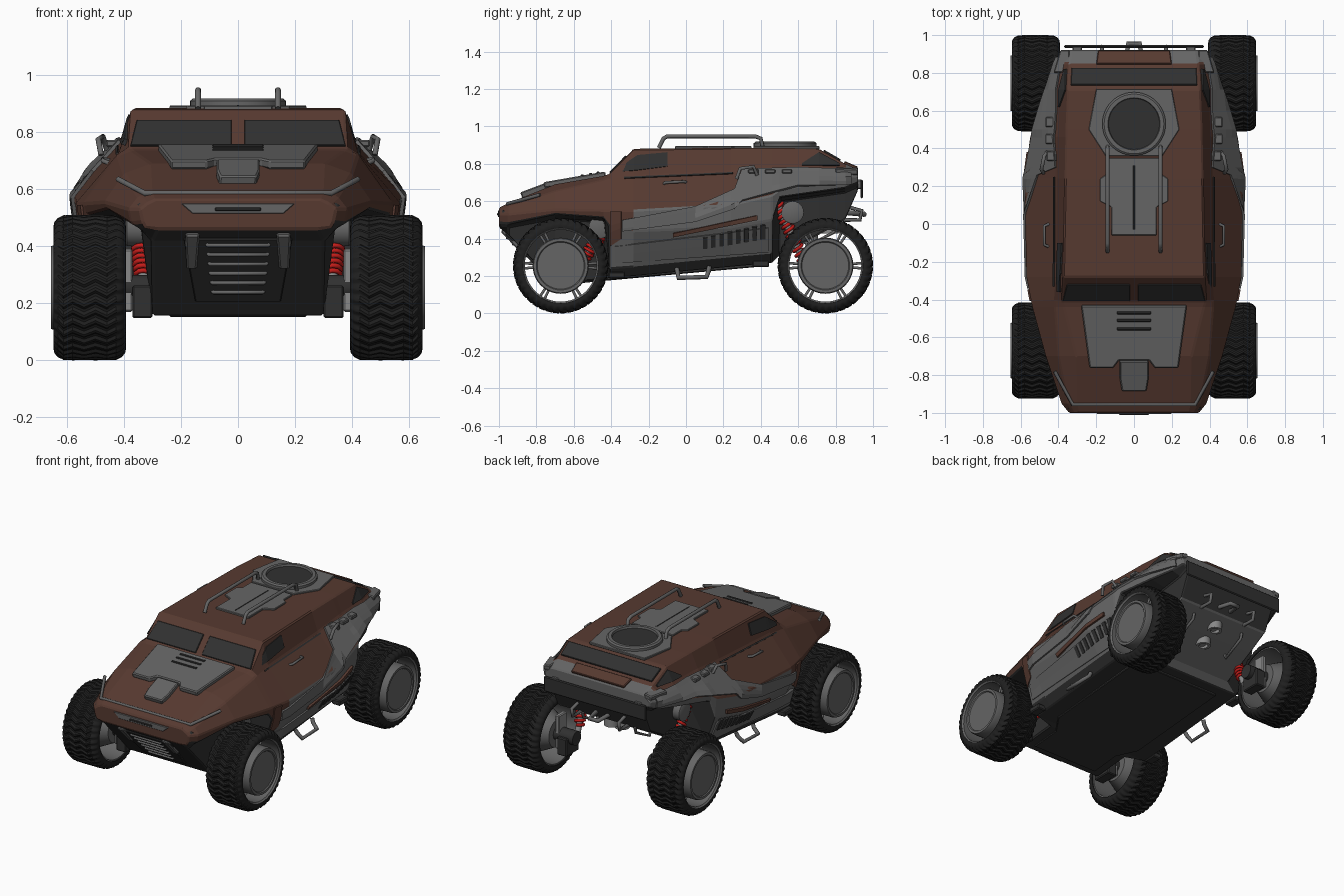
import bpy, bmesh, math
from mathutils import Vector as V

if "Cube" in bpy.data.objects:
    bpy.data.objects.remove(bpy.data.objects["Cube"])

def mat(name, r, g, b):
    m = bpy.data.materials.new(name)
    m.diffuse_color = (r, g, b, 1)
    m.use_nodes = True
    m.node_tree.nodes["Principled BSDF"].inputs["Base Color"].default_value = m.diffuse_color
    return m

BROWN = mat("brown paint", .095, .042, .03)
GREY = mat("mid grey", .13, .13, .13)
LIGHT = mat("light grey", .25, .25, .25)
DARK = mat("dark grey", .03, .03, .03)
TYRE = mat("rubber", .014, .014, .014)
RED = mat("red spring", .55, .012, .01)

def finish(o, mats, smooth=False):
    bpy.context.collection.objects.link(o)
    for m in mats:
        o.data.materials.append(m)
    if smooth:
        bpy.context.view_layer.objects.active = o
        o.select_set(True)
        bpy.ops.object.shade_smooth_by_angle(angle=math.radians(35))
        o.select_set(False)
    return o

def mesh(name, verts, faces, mats, mirror=False, smooth=False, ids=None):
    me = bpy.data.meshes.new(name)
    me.from_pydata([tuple(v) for v in verts], [], faces)
    if ids:
        me.polygons.foreach_set("material_index", ids)
    bm = bmesh.new()
    bm.from_mesh(me)
    bmesh.ops.recalc_face_normals(bm, faces=bm.faces)
    bm.to_mesh(me)
    bm.free()
    o = finish(bpy.data.objects.new(name, me), mats if isinstance(mats, list) else [mats], smooth)
    if mirror:
        o.modifiers.new("mirror", 'MIRROR').use_mirror_merge = False
    return o

def bevel(o, w, angle=30):
    b = o.modifiers.new("bevel", 'BEVEL')
    b.width, b.segments, b.limit_method, b.angle_limit = w, 1, 'ANGLE', math.radians(angle)

def slab(name, pts, t, m, mirror=False):
    # flat outline given thickness t on both sides
    n, c = len(pts), [V(p) for p in pts]
    nor = (c[1] - c[0]).cross(c[2] - c[1]).normalized()
    o = mesh(name, [p + nor * t for p in c] + [p - nor * t for p in c],
             [tuple(range(n)), tuple(range(n, 2 * n))] +
             [(i, (i + 1) % n, (i + 1) % n + n, i + n) for i in range(n)], m, mirror)
    bevel(o, min(t * .4, .006))

def sym(half):
    return half + [(-x, y, z) for x, y, z in reversed(half)]

def box(name, c, s, m, mirror=False):
    x, y, z = c
    a, b, h = s[0] / 2, s[1] / 2, s[2] / 2
    slab(name, [(x - a, y - b, z), (x + a, y - b, z), (x + a, y + b, z), (x - a, y + b, z)], h, m, mirror)

def tube(name, pts, r, m, both=False, res=2):
    cu = bpy.data.curves.new(name, 'CURVE')
    cu.dimensions, cu.bevel_depth, cu.bevel_resolution, cu.use_fill_caps = '3D', r, res, True
    for sx in ((1, -1) if both else (1,)):
        s = cu.splines.new('POLY')
        s.points.add(len(pts) - 1)
        for p, q in zip(s.points, pts):
            p.co = (q[0] * sx, q[1], q[2], 1)
    return finish(bpy.data.objects.new(name, cu), [m])

def lathe(name, prof, cy, cz, n, m, closed=False, axis='x', mirror=True, tread=None):
    # revolve (along, radius) points; tread(j) gives twist and groove depth
    vs, fs, k = [], [], len(prof)
    for j, (a, r) in enumerate(prof):
        tw, dep = tread(j) if tread else (0, 0)
        for i in range(n):
            t = 2 * math.pi * (i + tw) / n
            rr = r - (dep if i % 4 > 1 else 0)
            u, w = rr * math.cos(t), rr * math.sin(t)
            vs.append((a, cy + u, cz + w) if axis == 'x' else (u, cy + w, a))
    for j in range(k if closed else k - 1):
        q = (j + 1) % k
        fs += [(j * n + i, j * n + (i + 1) % n, q * n + (i + 1) % n, q * n + i) for i in range(n)]
    if not closed:
        fs += [tuple(range(n)), tuple(range((k - 1) * n, k * n))]
    return mesh(name, vs, fs, m, mirror, True)

def station(y, ax, az, bx, bz, cx, cz, dz, fz):
    # half section: roof edge, belt, widest, flank, sill, floor (narrow beside the wheels)
    mid = -.42 < y < .47
    ex, ez = (.475, fz + .05) if mid else (min(.345, cx - .02), dz - .02)
    return (y, ax, az, bx, bz, cx, cz, cx - .01, dz, ex, ez, ex - .045 if y < .47 else ex - .01, fz)

# body shell: y, roof edge x z, belt x z, widest x z, flank z, floor z
ST = [station(*s) for s in (
    (-1.0, .29, .565, .32, .55, .345, .53, .485, .46),
    (-.95, .30, .59, .35, .575, .385, .53, .48, .42),
    (-.70, .305, .69, .40, .655, .47, .555, .53, .157),
    (-.44, .37, .735, .42, .715, .54, .55, .51, .18),
    (-.41, .38, .745, .42, .725, .545, .55, .47, .19),
    (-.28, .375, .88, .415, .735, .57, .55, .44, .20),
    (.24, .365, .885, .41, .76, .58, .58, .46, .25),
    (.46, .36, .885, .41, .78, .55, .63, .50, .27),
    (.50, .36, .885, .405, .78, .535, .66, .62, .31),
    (.71, .35, .88, .40, .78, .47, .70, .65, .42),
    (.85, .34, .80, .37, .78, .42, .73, .67, .50),
    (.92, .33, .77, .35, .76, .385, .735, .70, .66))]
vs, fs, ids = [], [], []
for s in ST:
    vs += sym([(s[i], s[0], s[i + 1]) for i in range(1, 13, 2)])
for j in range(len(ST) - 1):
    for i in range(12):
        q = (i + 1) % 12
        fs.append((j * 12 + i, j * 12 + q, j * 12 + 12 + q, j * 12 + 12 + i))
        band = min(i, 10 - i) if i < 11 else 0
        top = int(j > 9)
        ids.append([top, top, int(j > 4), 1 if 4 <= j <= 6 else 2, 2, 1 if j in (7, 8, 9) else 2][band])
fs += [tuple(range(12)), tuple(range(len(vs) - 12, len(vs)))]
ids += [0, 1]
for i, f in enumerate(fs[:-2]):
    if i % 12 == 5 and i < 24:
        ids[i] = 2
bevel(mesh("body_shell", vs, fs, [BROWN, GREY, DARK], ids=ids), .007, 20)

def side_x(y, z):
    # half width of the shell at a given y and z
    for a, b in zip(ST, ST[1:]):
        if a[0] <= y <= b[0]:
            f = (y - a[0]) / (b[0] - a[0])
            p = [u + (w - u) * f for u, w in zip(a, b)]
            for i in range(1, 11, 2):
                if z >= p[i + 3]:
                    g = min(1, max(0, (z - p[i + 3]) / (p[i + 1] - p[i + 3] + 1e-9)))
                    return p[i + 2] + (p[i] - p[i + 2]) * g
    return .4

def strip(name, cols, m, t=.02, rows=5):
    # panel that follows the shell side; cols are (y, z low, z high)
    ys = sorted({c[0] for c in cols} | {s[0] for s in ST if cols[0][0] < s[0] < cols[-1][0]})
    vs, fs = [], []
    for y in ys:
        for a, b in zip(cols, cols[1:]):
            if a[0] <= y <= b[0]:
                f = (y - a[0]) / (b[0] - a[0])
                lo, hi = a[1] + (b[1] - a[1]) * f, a[2] + (b[2] - a[2]) * f
                break
        for r in range(rows):
            z = lo + (hi - lo) * r / (rows - 1)
            vs.append((side_x(y, z), y, z))
    for j in range(len(ys) - 1):
        fs += [(j * rows + r, j * rows + r + 1, (j + 1) * rows + r + 1, (j + 1) * rows + r) for r in range(rows - 1)]
    so = mesh(name, vs, fs, m, True).modifiers.new("thick", 'SOLIDIFY')
    so.thickness, so.offset = t, 0

# side panels, windows and vents
strip("flank_stripe", [(-.34, .44, .50), (.05, .49, .57), (.26, .56, .66), (.30, .60, .765), (.60, .68, .775), (.88, .69, .765)], GREY, .024)
strip("fender_tail", [(-.405, .36, .545), (-.345, .40, .545)], BROWN, .016, 6)
strip("brown_inlay", [(-.07, .41, .43), (.38, .50, .525)], BROWN, .03, 2)
strip("lower_sill_panel", [(-.38, .27, .36), (.44, .33, .46)], GREY, .018, 3)
strip("front_side_window", [(-.36, .755, .775), (-.26, .765, .845), (-.10, .785, .86)], DARK, .014)
strip("rear_side_window", [(.62, .79, .80), (.71, .79, .86), (.82, .79, .80)], DARK, .014)
strip("door_seam", [(-.33, .72, .727), (.25, .745, .752)], DARK, .012, 2)
for k in range(8):
    y = .09 + k * .044
    strip("side_vent", [(y, .35 + k * .007, .41 + k * .009), (y + .024, .353 + k * .007, .413 + k * .009)], DARK, .03, 2)
for k in range(3):
    y = .36 + k * .09
    box("flank_step", (side_x(y, .75) + .005, y, .76), (.055, .055, .025), GREY, True)
tube("flank_handle", [(.48, .27, .72), (.49, .29, .775), (.475, .36, .785), (.46, .38, .74)], .01, GREY, True)
tube("door_handle", [(.45, -.12, .69), (.475, -.11, .70), (.475, -.01, .705), (.45, 0, .70)], .008, GREY, True)
tube("side_step", [(.45, -.05, .24), (.46, -.045, .22), (.495, -.04, .19), (.495, .11, .195), (.46, .12, .225), (.45, .125, .25)], .013, GREY, True)
for y, z in ((-.37, .205), (.40, .265)):
    box("sill_bracket", (.46, y, z), (.06, .09, .035), DARK, True)

# windscreen and rear window
wy = lambda z: -.41 + (z - .745) / .135 * .13
slab("windscreen_pane", [(x, wy(z), z) for x, z in ((.022, .75), (.378, .75), (.355, .84), (.022, .84))], .007, DARK, True)
slab("rear_window", sym([(.335, .735, .869), (.33, .825, .817)]), .007, DARK)

# bonnet and nose
hz = lambda y: .69 + (y + .70) * .173 + .006
slab("bonnet_plate", sym([(x, y, hz(y)) for x, y in ((.28, -.43), (.235, -.76), (.11, -.76), (.08, -.72))]), .016, GREY)
for y in (-.47, -.51, -.555):
    box("bonnet_slot", (0, y, hz(y) + .014), (.18, .016, .016), DARK)
slab("nose_block", sym([(.075, -.72, .69), (.075, -.82, .652), (.065, -.88, .63)]), .018, GREY)
tube("nose_trim", sym([(.42, -.78, .635), (.325, -.955, .585)]), .01, GREY)
slab("nose_strip", sym([(.20, -1.0, .55), (.16, -1.0, .515)]), .006, GREY)
slab("headlight", [(.22, -.99, .55), (.345, -.985, .545), (.375, -.955, .525), (.22, -.99, .52)], .014, DARK, True)
box("nose_slot", (0, -1.0, .53), (.16, .02, .012), DARK)

# grille on the sloped front plate
gy = lambda z: -.95 + (.42 - z) * .95
slab("grille_frame", sym([(.19, gy(.43), .43), (.15, gy(.21), .21)]), .01, DARK)
for k in range(6):
    z = .25 + k * .033
    w = .10 + k * .004
    tube("grille_bar", sym([(w, gy(z) + .02, z), (w - .015, gy(z) - .012, z - .012)]), .007, GREY)
slab("grille_post", [(x, gy(z), z) for x, z in ((.135, .45), (.185, .45), (.18, .33), (.145, .33))], .018, GREY, True)
slab("belly_plate", sym([(.24, -.66, .162), (.24, -.46, .182), (.32, -.34, .196), (.32, .40, .26)]), .01, DARK)

# roof plates, hatch and rails
roof = lambda pts: sym([(x, y, .886) for x, y in pts])
slab("roof_plate", roof([(.12, -.06), (.12, .09), (.18, .12), (.18, .24), (.15, .26), (.15, .35)]), .008, GREY)
box("roof_plate_seam", (0, .14, .894), (.008, .34, .004), DARK)
slab("hatch_plate", roof([(.15, .36), (.24, .50), (.20, .715)]), .008, GREY)
lathe("hatch_ring", [(.885, .168), (.91, .168), (.918, .158), (.918, .138), (.885, .13)], .53, 0, 48, GREY, True, 'z', False)
lathe("hatch_lid", [(.88, .135), (.905, .135), (.905, .12)], .53, 0, 48, DARK, False, 'z', False)
tube("roof_rail", [(.14, -.145, .885), (.14, -.12, .935), (.14, -.10, .947), (.14, .37, .947), (.14, .40, .935), (.14, .41, .885)], .011, GREY, True)

# tail
slab("tail_deck", sym([(.20, .845, .805), (.19, .915, .775)]), .01, BROWN)
box("tail_bar", (0, .94, .665), (.74, .014, .10), DARK)
box("tail_bar_mount", (.30, .91, .69), (.05, .06, .05), GREY, True)
slab("tail_corner", [(.34, .80, .77), (.425, .80, .76), (.39, .92, .755), (.34, .92, .765)], .016, GREY, True)
fz = lambda y: .31 + (y - .50) * .53
for y in (.66, .77):
    lathe("tail_roundel", [(fz(y) + h, r) for h, r in ((-.025, .045), (.03, .045), (.03, .028), (-.025, .028))], y, 0, 24, LIGHT, True, 'z', False)
tube("tail_handle", [(.19, y, fz(y) + h) for y, h in ((.64, 0), (.65, -.03), (.79, -.03), (.80, 0))], .009, GREY, True)
tube("tow_hook", sym([(.045, .85, .54), (.03, .955, .53)]), .014, GREY)
tube("tow_eye", [(.17, .86, .57), (.17, .94, .55), (.17, .93, .50), (.17, .84, .50)], .011, GREY, True)

# wheels with chevron tread, open rims and hubs
SHOULDER = [(.124, 0), (.127, .015), (.124, .03), (.112, .044), (.092, .054)]
TP = [(.52 - w, .2 + h) for w, h in SHOULDER] + [(.52 + w, .255) for w in (-.06, -.02, .02, .06)] + [(.52 + w, .2 + h) for w, h in reversed(SHOULDER)]
tread = lambda j: (2 * (j % 2) if 3 < j < 10 else 0, .008 if 1 < j < 12 else 0)
for end, cy in (("front", -.67), ("rear", .745)):
    cz = .255
    lathe(end + "_tyre", TP, cy, cz, 160, TYRE, True, tread=tread)
    lathe(end + "_rim", [(.402, .192), (.402, .208), (.638, .208), (.645, .20), (.638, .192)], cy, cz, 48, GREY, True)
    lathe(end + "_hub", [(.41, .09), (.53, .15), (.64, .15), (.655, .145), (.655, .13), (.649, .125)], cy, cz, 40, GREY)
    lathe(end + "_axle", [(.27, .045), (.42, .045)], cy, cz, 20, DARK)
    for k in range(12):
        t = math.pi / 3 * (k // 2) + (.07 if k % 2 else -.07)
        c, s = math.cos(t), math.sin(t)
        tube(end + "_spoke", [(.57, cy + r * c, cz + r * s) for r in (.14, .198)], .008, GREY, True, 1)
    box(end + "_knuckle", (.335, cy, .205), (.07, .13, .115), DARK, True)
    box(end + "_upright", (.385, cy, .28), (.03, .08, .22), LIGHT, True)

    # coil spring on a damper
    a, b = ((V((.33, -.55, .29)), V((.35, -.39, .50))) if end == "front" else (V((.335, .63, .28)), V((.36, .49, .58))))
    d = (b - a).normalized()
    u = d.cross(V((1, 0, 0))).normalized()
    w = d.cross(u)
    tube(end + "_spring", [a.lerp(b, i / 120) + (u * math.cos(i * math.pi / 5) + w * math.sin(i * math.pi / 5)) * .028 for i in range(121)], .009, RED, True, 1)
    tube(end + "_damper", [a - d * .06, b], .02, LIGHT, True)
    lathe(end + "_spring_mount", [(.33, .06), (.39, .06), (.395, .05)], b.y + (-.07 if end == "front" else .08), b.z - .04, 24, GREY)
